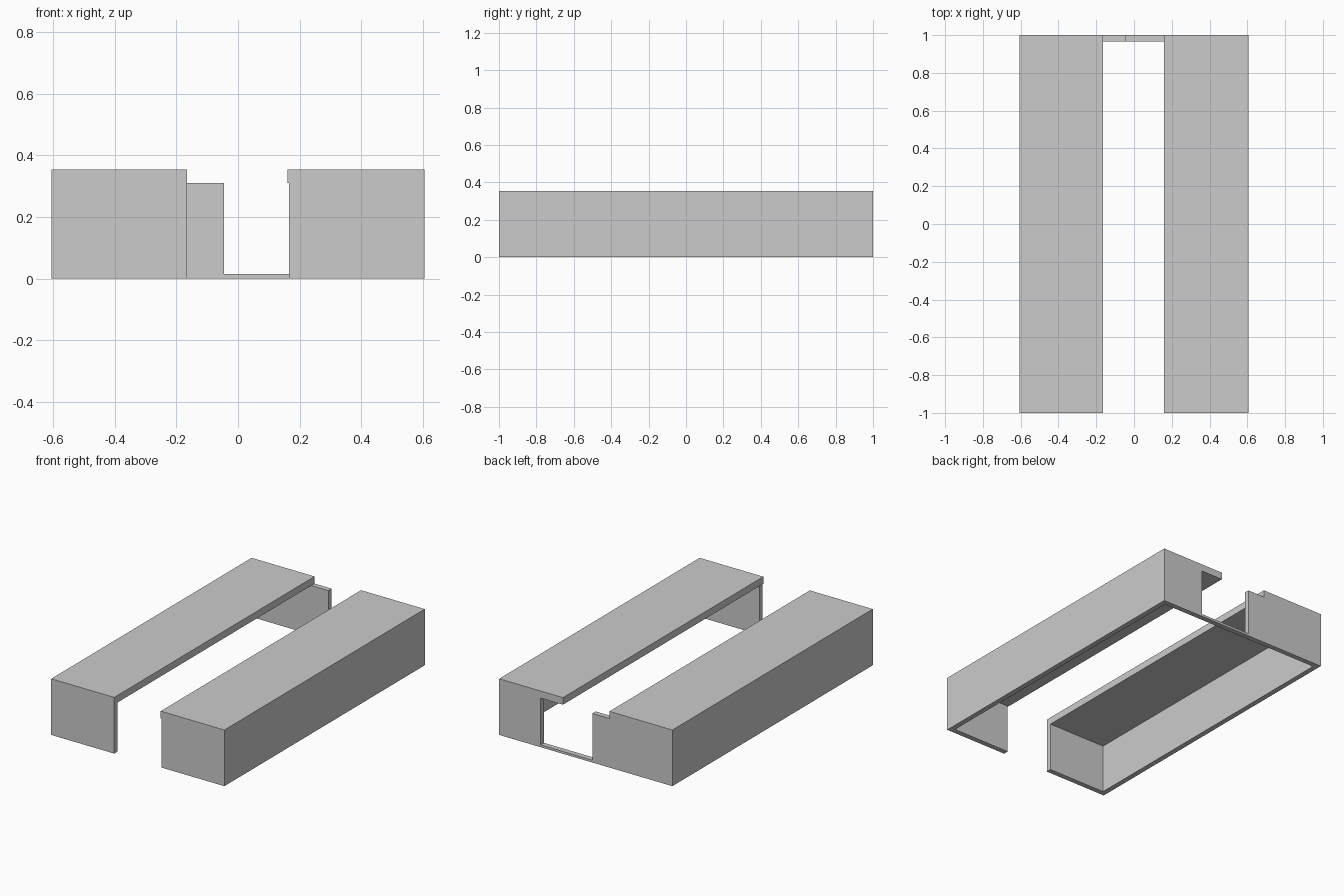
import bpy
import bmesh

cube = bpy.data.objects.get("Cube")
if cube:
    bpy.data.objects.remove(cube, do_unlink=True)

GREY = (0.6, 0.6, 0.6, 1.0)
grey = bpy.data.materials.new("plain grey")
grey.use_nodes = True
grey.diffuse_color = GREY
grey.node_tree.nodes["Principled BSDF"].inputs["Base Color"].default_value = GREY

# Main dimensions
OUT = 0.605        # outer half width
INNER = 0.165      # courtyard half width
T = 0.033          # wall thickness
WALL_TOP = 0.31
ROOF_TOP = 0.355
SILL_TOP = 0.015
GATE_RIGHT, GATE_LEFT = -0.045, 0.315   # opening in the back wall


def extrude_plan(name, plan, z0, z1):
    """Raise a flat outline from z0 to z1."""
    bm = bmesh.new()
    face = bm.faces.new([bm.verts.new((x, y, z0)) for x, y in plan])
    top = bmesh.ops.extrude_face_region(bm, geom=[face])["geom"]
    verts = [v for v in top if isinstance(v, bmesh.types.BMVert)]
    bmesh.ops.translate(bm, verts=verts, vec=(0, 0, z1 - z0))
    bmesh.ops.recalc_face_normals(bm, faces=bm.faces)
    mesh = bpy.data.meshes.new(name)
    bm.to_mesh(mesh)
    bm.free()
    mesh.materials.append(grey)
    obj = bpy.data.objects.new(name, mesh)
    bpy.context.collection.objects.link(obj)
    return obj


def rectangle(x0, x1, y0, y1):
    return [(x0, y0), (x1, y0), (x1, y1), (x0, y1)]


# Each wing: C-shaped wall (front, outer side, back up to the gate) and a flat roof
for side, s, gate, roof_in in (("right", -1, GATE_RIGHT, -INNER),
                               ("left", 1, GATE_LEFT, 0.16)):
    plan = [(s * INNER, -1), (s * OUT, -1), (s * OUT, 1), (gate, 1),
            (gate, 1 - T), (s * (OUT - T), 1 - T),
            (s * (OUT - T), -1 + T), (s * INNER, -1 + T)]
    extrude_plan(side + "_wing_wall", plan, 0, WALL_TOP)
    extrude_plan(side + "_wing_roof",
                 rectangle(*sorted((roof_in, s * OUT)), -1, 1),
                 WALL_TOP, ROOF_TOP)

# Low sill across the gate opening
extrude_plan("gate_sill", rectangle(GATE_RIGHT, GATE_LEFT, 1 - T, 1), 0, SILL_TOP)
